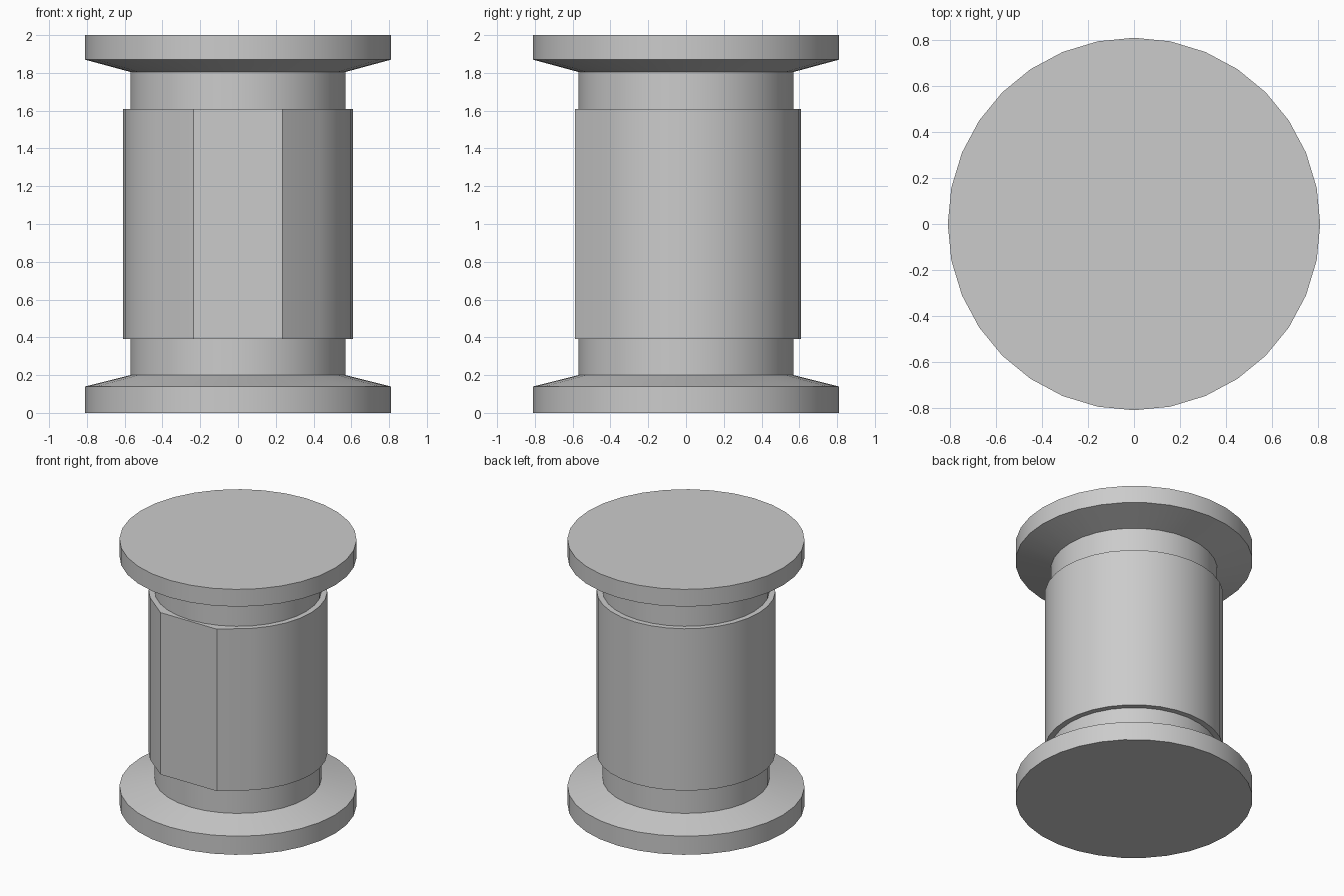
import bpy, bmesh
from math import sin, cos, pi

if "Cube" in bpy.data.objects:
    bpy.data.objects.remove(bpy.data.objects["Cube"])

SIDES = 32


def ring(r):
    return [(r * cos(2 * pi * i / SIDES), r * sin(2 * pi * i / SIDES)) for i in range(SIDES)]


def loft(name, sections):
    """Closed solid through a stack of (outline, z) sections."""
    bm = bmesh.new()
    loops = [[bm.verts.new((x, y, z)) for x, y in pts] for pts, z in sections]
    for a, b in zip(loops, loops[1:]):
        n = len(a)
        for i in range(n):
            j = (i + 1) % n
            bm.faces.new((a[i], a[j], b[j], b[i]))
    bm.faces.new(loops[0][::-1])
    bm.faces.new(loops[-1])
    bmesh.ops.recalc_face_normals(bm, faces=bm.faces)
    mesh = bpy.data.meshes.new(name)
    bm.to_mesh(mesh)
    bm.free()
    obj = bpy.data.objects.new(name, mesh)
    bpy.context.collection.objects.link(obj)
    bpy.ops.object.select_all(action='DESELECT')
    obj.select_set(True)
    bpy.context.view_layer.objects.active = obj
    bpy.ops.object.shade_smooth_by_angle(angle=pi / 9)
    return obj


# Spool body: two bevelled flanges joined by a round core
profile = [(0.81, 0), (0.81, 0.14), (0.57, 0.2), (0.57, 1.805), (0.81, 1.87), (0.81, 2)]
loft("spool_body", [(ring(r), z) for r, z in profile])

# Wound sleeve: round, with a raised flat panel at the front
front = [(-0.235, -0.588), (0.235, -0.588)]
outline = []
for i in range(-4, 21):  # from 45 degrees right of front, round the back
    a = 2 * pi * i / SIDES
    outline.append((0.61 * cos(a), 0.61 * sin(a)))
outline += front
loft("wound_sleeve", [(outline, 0.39), (outline, 1.61)])
